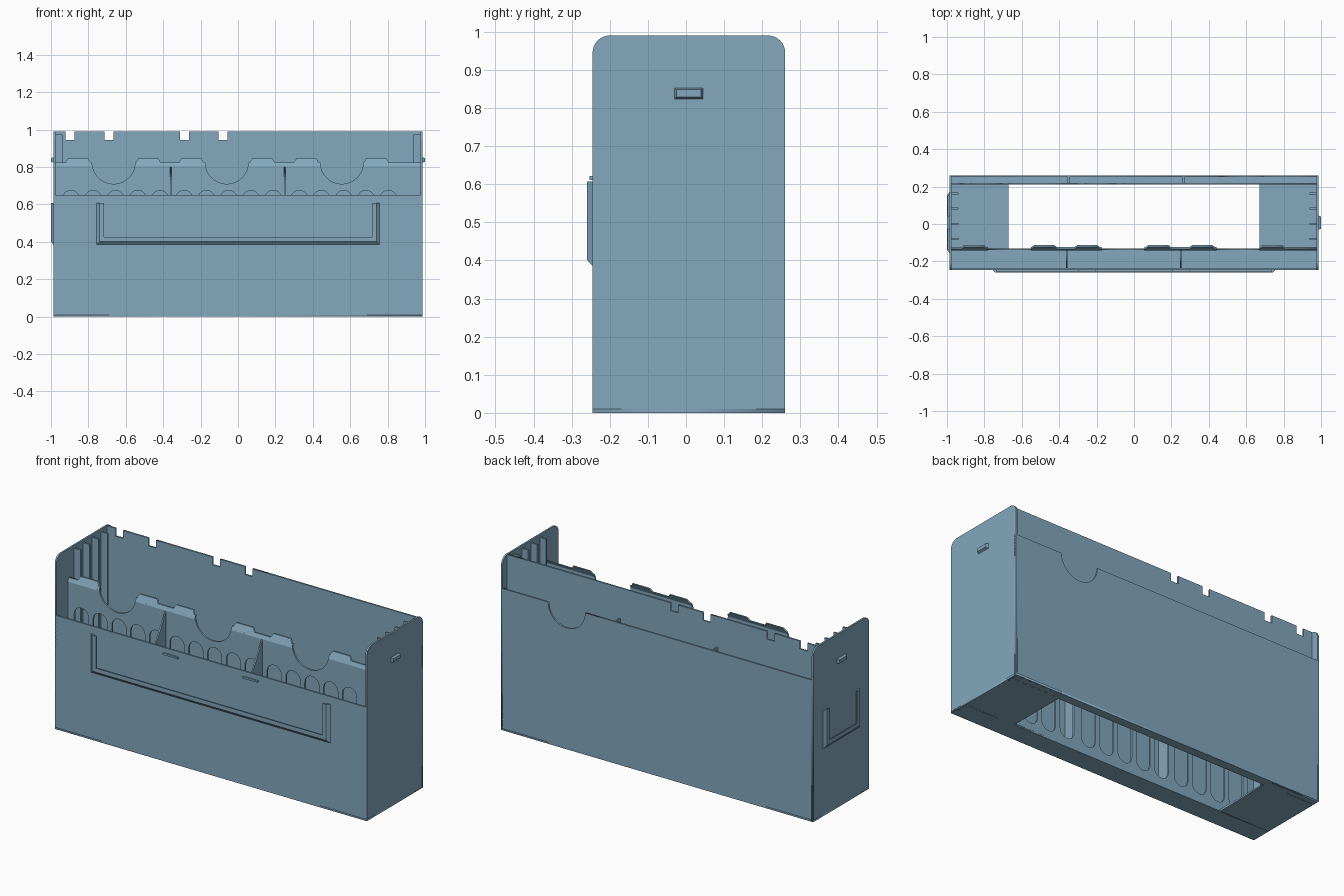
import bpy, bmesh
from math import cos, sin, pi
from mathutils import Matrix

cube = bpy.data.objects.get("Cube")
if cube:
    bpy.data.objects.remove(cube, do_unlink=True)

mat = bpy.data.materials.new("dusty_blue")
mat.use_nodes = True
BLUE = (0.227, 0.392, 0.515, 1)
mat.diffuse_color = BLUE
for node in mat.node_tree.nodes:
    if node.type == 'BSDF_PRINCIPLED':
        node.inputs["Base Color"].default_value = BLUE

W, FRONT, BACK, H, T = 0.987, -0.245, 0.26, 0.99, 0.01   # box half width, depth, height, wall
IN = W - T
INNER_Y = -0.13                                          # inner front panel
SECTIONS = (-0.665, -0.06, 0.555)                        # compartment centres

# Panel planes: outline (u, v) and thickness w mapped to x, y, z
FLAT = Matrix.Identity(3)
FACING = Matrix(((1, 0, 0), (0, 0, -1), (0, 1, 0)))
SIDE = Matrix(((0, 0, 1), (1, 0, 0), (0, 1, 0)))


def finish(name, bm):
    bmesh.ops.remove_doubles(bm, verts=bm.verts, dist=1e-5)
    bmesh.ops.recalc_face_normals(bm, faces=bm.faces)
    me = bpy.data.meshes.new(name)
    bm.to_mesh(me)
    bm.free()
    me.materials.append(mat)
    ob = bpy.data.objects.new(name, me)
    bpy.context.collection.objects.link(ob)
    return ob


def panel(name, outlines, plane, centre, thick=T):
    """Extruded plate from closed outlines; inner outlines become holes."""
    cu = bpy.data.curves.new(name, 'CURVE')
    cu.dimensions, cu.fill_mode, cu.extrude = '2D', 'BOTH', thick / 2
    for pts in outlines:
        sp = cu.splines.new('POLY')
        sp.points.add(len(pts) - 1)
        for p, (u, v) in zip(sp.points, pts):
            p.co = (u, v, 0, 1)
        sp.use_cyclic_u = True
    tmp = bpy.data.objects.new(name + "_outline", cu)
    bpy.context.collection.objects.link(tmp)
    me = bpy.data.meshes.new_from_object(tmp.evaluated_get(bpy.context.evaluated_depsgraph_get()))
    bm = bmesh.new()
    bm.from_mesh(me)
    bpy.data.objects.remove(tmp, do_unlink=True)
    bpy.data.meshes.remove(me)
    bmesh.ops.transform(bm, matrix=Matrix.Translation(centre) @ plane.to_4x4(), verts=bm.verts)
    return finish(name, bm)


def box(name, x0, x1, y0, y1, z0, z1):
    bm = bmesh.new()
    bmesh.ops.create_cube(bm, size=1)
    for v in bm.verts:
        v.co = ((x0, x1)[v.co.x > 0], (y0, y1)[v.co.y > 0], (z0, z1)[v.co.z > 0])
    return finish(name, bm)


def rect(u0, u1, v0, v1):
    return [(u0, v0), (u1, v0), (u1, v1), (u0, v1)]


def arc(cu, cv, r, a0, a1, n=20):
    return [(cu + r * cos(a0 + (a1 - a0) * i / n), cv + r * sin(a0 + (a1 - a0) * i / n))
            for i in range(n + 1)]


def label_frame(name, half, z0, z1, place):
    """U-shaped holder: lipped, chamfered profile mitred along three edges."""
    profile = [(0, 0), (0.017, 0.015), (0.04, 0.015), (0.04, 0.01), (0.022, 0.01), (0.022, -0.002)]
    bm = bmesh.new()
    rings = []
    for sx, base in ((-1, False), (-1, True), (1, True), (1, False)):
        rings.append([bm.verts.new(place(sx * (half - d), h, z0 + d if base else z1))
                      for d, h in profile])
    n = len(profile)
    for a, b in zip(rings, rings[1:]):
        for i in range(n):
            bm.faces.new((a[i], a[(i + 1) % n], b[(i + 1) % n], b[i]))
    bm.faces.new(rings[0])
    bm.faces.new(rings[-1])
    return finish(name, bm)


# Floor with a large opening
panel("floor", [rect(-W, W, FRONT, BACK), rect(-0.67, 0.67, INNER_Y, 0.21)],
      FLAT, (0, 0, T / 2))

# Front wall
box("front_wall", -W, W, FRONT, FRONT + T, 0, 0.65)

# Side walls with rounded top corners, guide fins and tapered catches
R = 0.045
side_outline = ([(FRONT, 0), (BACK, 0)] + arc(BACK - R, H - R, R, 0, pi / 2, 8)
                + arc(FRONT + R, H - R, R, pi / 2, pi, 8))
for s, label in ((1, "left"), (-1, "right")):
    panel(label + "_side_wall", [side_outline], SIDE, (s * (W - T / 2), 0, 0))
    for i in range(4):
        y = -0.08 + i * 0.081
        x0, x1 = sorted((s * IN, s * (IN - 0.04)))
        box(f"{label}_guide_fin_{i + 1}", x0, x1, y - 0.005, y + 0.005, T, 0.975)
    catch = box(label + "_catch", min(s * W, s), max(s * W, s), -0.03, 0.045, 0.823, 0.852)
    for v in catch.data.vertices:
        if abs(v.co.x) > 0.995:
            v.co.y += 0.005 if v.co.y < 0 else -0.005
            v.co.z += 0.006 if v.co.z < 0.84 else -0.004

# Inner back wall with notches along the top
top = [(IN, H)]
for x in (-0.08, -0.285, -0.69, -0.897):
    top += [(x + 0.024, H), (x + 0.024, 0.945), (x - 0.024, 0.945), (x - 0.024, H)]
panel("inner_back_wall", [[(-IN, 0), (IN, 0)] + top + [(-IN, H)]], FACING, (0, 0.215, 0))

# Outer back wall with a finger scoop
LOW = 0.81
panel("outer_back_wall",
      [[(-W, 0), (W, 0), (W, LOW)] + arc(0.573, LOW, 0.117, 0, -pi) + [(-W, LOW)]],
      FACING, (0, BACK - T / 2, 0))
for i, x in enumerate((-0.35, 0.265)):
    box(f"back_divider_{i + 1}", x - 0.005, x + 0.005, 0.22, 0.25, T, LOW + 0.005)

# Inner front panel with scoops and three rows of rounded slots
TOP, SCOOP = 0.81, 0.115
edge = [(IN, TOP)]
for c in reversed(SECTIONS):
    edge += arc(c, TOP + 0.015, SCOOP, -0.13, -pi + 0.13, 28)
slots = []
for c in SECTIONS:
    for k in range(-2, 3):
        x = c + 0.01 + k * 0.119
        slots.append(arc(x, 0.63, 0.045, 0, pi, 14) + arc(x, 0.095, 0.045, pi, 2 * pi, 14))
panel("inner_front_panel", [[(-IN, 0), (IN, 0)] + edge + [(-IN, TOP)]] + slots,
      FACING, (0, INNER_Y - T / 2, 0))

# Lip leaning inward along the panel top, with tabs
spans = [-IN] + [c + s * SCOOP for c in SECTIONS for s in (-1, 1)] + [IN]
tabs = ((-0.855,), (-0.48, -0.25), (0.13, 0.365), (0.74,))
LIP, TAB = 0.825, 0.845
for i, centres in enumerate(tabs):
    a, b = spans[2 * i], spans[2 * i + 1]
    line = [(a, TOP - 0.005), (b, TOP - 0.005), (b, LIP)]
    for t in reversed(centres):
        line += [(t + 0.066, LIP), (t + 0.054, TAB), (t - 0.054, TAB), (t - 0.066, LIP)]
    lip = panel(f"panel_lip_{i + 1}", [line + [(a, LIP)]], FACING, (0, INNER_Y - T / 2, 0))
    for v in lip.data.vertices:
        v.co.y += (v.co.z - TOP) * 0.5

# Sloped dividers in the front pocket
for i, x in enumerate((-0.36, 0.25)):
    panel(f"front_divider_{i + 1}",
          [[(FRONT + T, T), (INNER_Y - T, T), (INNER_Y - T, 0.8), (FRONT + T, 0.645)]],
          SIDE, (x, 0, 0), 0.008)

# Label holders and retaining ridges
label_frame("front_label_holder", 0.757, 0.385, 0.607, lambda u, h, z: (u, FRONT - h, z))
label_frame("side_label_holder", 0.163, 0.385, 0.607, lambda u, h, z: (-W - h * 0.87, u + 0.008, z))
for i, x in enumerate((-0.252, 0.252)):
    box(f"label_ridge_{i + 1}", x - 0.048, x + 0.048, FRONT - 0.008, FRONT, 0.611, 0.621)
